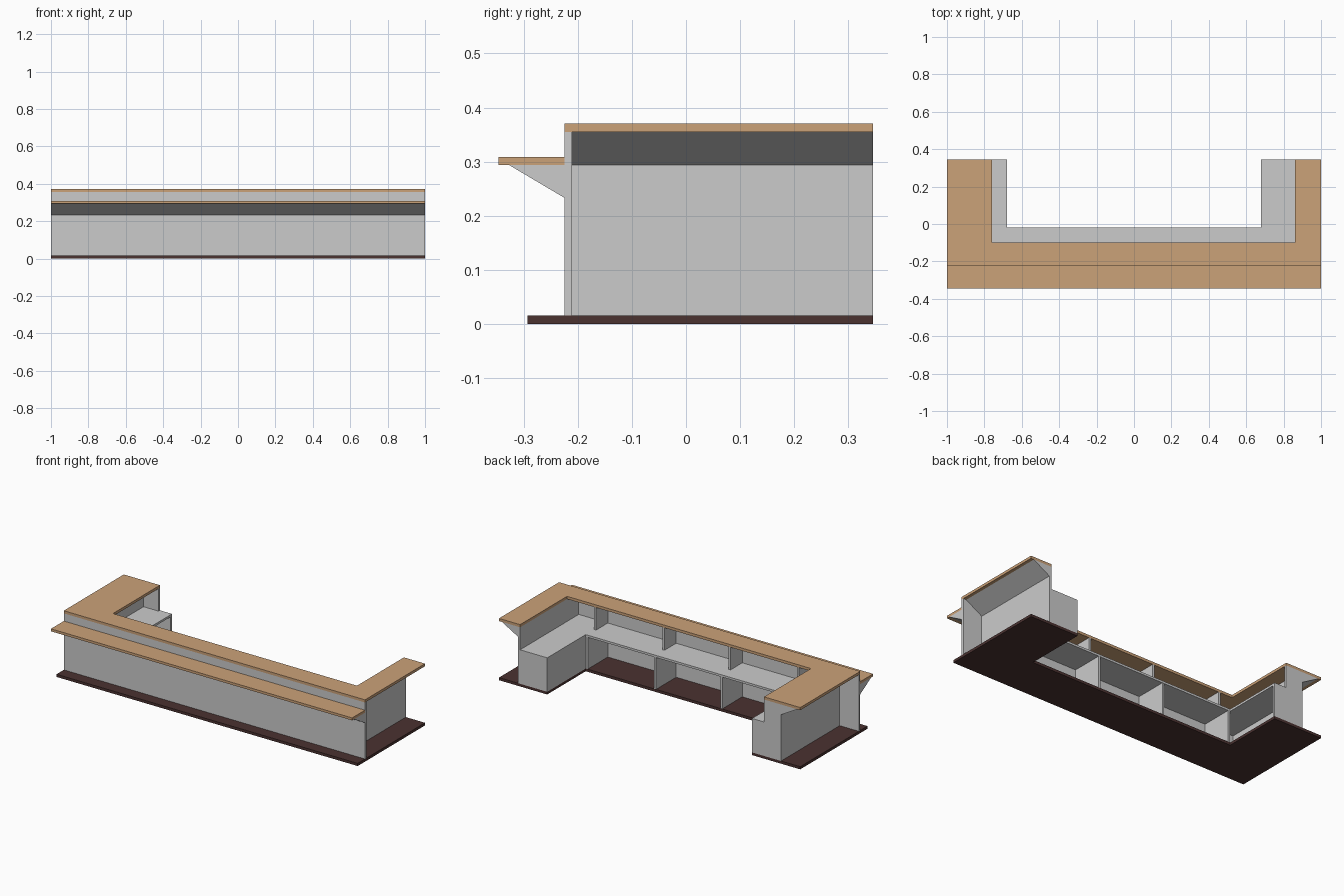
import bpy, bmesh
from mathutils import Vector

if "Cube" in bpy.data.objects:
    bpy.data.objects.remove(bpy.data.objects["Cube"])


def material(name, rgb):
    m = bpy.data.materials.new(name)
    m.diffuse_color = (*rgb, 1)
    m.use_nodes = True
    m.node_tree.nodes["Principled BSDF"].inputs["Base Color"].default_value = m.diffuse_color
    return m


WOOD = material("warm_wood", (0.60, 0.36, 0.19))
DARK = material("dark_plinth", (0.07, 0.032, 0.03))


def prism(name, outline, axis, a, b, mat=None):
    """Extrude a 2D outline from a to b along axis (remaining axes keep xyz order)."""
    def place(p, d):
        v = list(p)
        v.insert("xyz".index(axis), d)
        return Vector(v)
    bm = bmesh.new()
    face = bm.faces.new([bm.verts.new(place(p, a)) for p in outline])
    ext = bmesh.ops.extrude_face_region(bm, geom=[face])
    moved = [g for g in ext["geom"] if isinstance(g, bmesh.types.BMVert)]
    bmesh.ops.translate(bm, verts=moved, vec=place((0, 0), b - a))
    bmesh.ops.recalc_face_normals(bm, faces=bm.faces)
    me = bpy.data.meshes.new(name)
    bm.to_mesh(me)
    bm.free()
    if mat:
        me.materials.append(mat)
    ob = bpy.data.objects.new(name, me)
    bpy.context.collection.objects.link(ob)
    return ob


def box(name, x, y, z, mat=None):
    outline = [(x[0], y[0]), (x[1], y[0]), (x[1], y[1]), (x[0], y[1])]
    return prism(name, outline, "z", z[0], z[1], mat)


def u_shape(left, right, front, inner_left, inner_right, inner_front):
    return [(left, BACK), (left, front), (right, front), (right, BACK),
            (inner_right, BACK), (inner_right, inner_front),
            (inner_left, inner_front), (inner_left, BACK)]


BACK = 0.345
T = 0.013                       # panel thickness
FRONT, INNER = -0.224, -0.211   # faces of the front wall
FLOOR, WORK, UPPER, TOP = 0.016, 0.22, 0.355, 0.371
SIDE = 0.873                    # outer face of the side walls

# Plinth, work surface and bar top
prism("plinth", u_shape(-1, 1, -0.293, -0.68, 0.68, -0.02), "z", 0, FLOOR, DARK)
prism("work_surface",
      u_shape(-SIDE + T, SIDE - T, INNER, -0.68, 0.68, -0.02), "z", WORK - T, WORK)
prism("bar_top", u_shape(-1, 1, FRONT, -0.76, 0.86, -0.1), "z", UPPER, TOP, WOOD)

# Front wall with its lower shelf and sloped support
box("front_wall", (-1, 1), (FRONT, INNER), (FLOOR, UPPER))
box("front_shelf", (-1, 1), (-0.346, FRONT), (0.294, 0.309), WOOD)
prism("front_shelf_support",
      [(FRONT, 0.233), (FRONT, 0.294), (-0.327, 0.294)], "x", -1, 1)

# Side walls with sloped supports under the overhanging top
for side, s in (("left", -1), ("right", 1)):
    box(side + "_wall", sorted((s * SIDE, s * (SIDE - T))), (INNER, BACK), (FLOOR, UPPER))
    prism(side + "_top_support",
          [(s * SIDE, 0.294), (s * SIDE, UPPER), (s * 0.98, UPPER)], "y", INNER, BACK)

# Stepped dividers between the front bays
divider = [(INNER, FLOOR), (-0.021, FLOOR), (-0.021, WORK - T / 2), (-0.1, WORK - T / 2),
           (-0.1, UPPER), (INNER, UPPER)]
for i, x in enumerate((-0.68, -0.226, 0.226, 0.68)):
    x0 = x - T if x > 0 else x
    prism(f"divider_{i + 1}", divider, "x", x0, x0 + T)

# End panels; the left one steps up to carry the wider top
prism("left_end_panel",
      [(-SIDE + T, FLOOR), (-0.68, FLOOR), (-0.68, WORK), (-0.76, WORK),
       (-0.76, UPPER), (-SIDE + T, UPPER)], "y", BACK - T, BACK)
box("right_end_panel", (0.68, SIDE - T), (BACK - T, BACK), (FLOOR, WORK))

# Closed inner face of the right wing
box("right_inner_panel", (0.68, 0.68 + T), (-0.021, BACK - T), (FLOOR, WORK - T))
